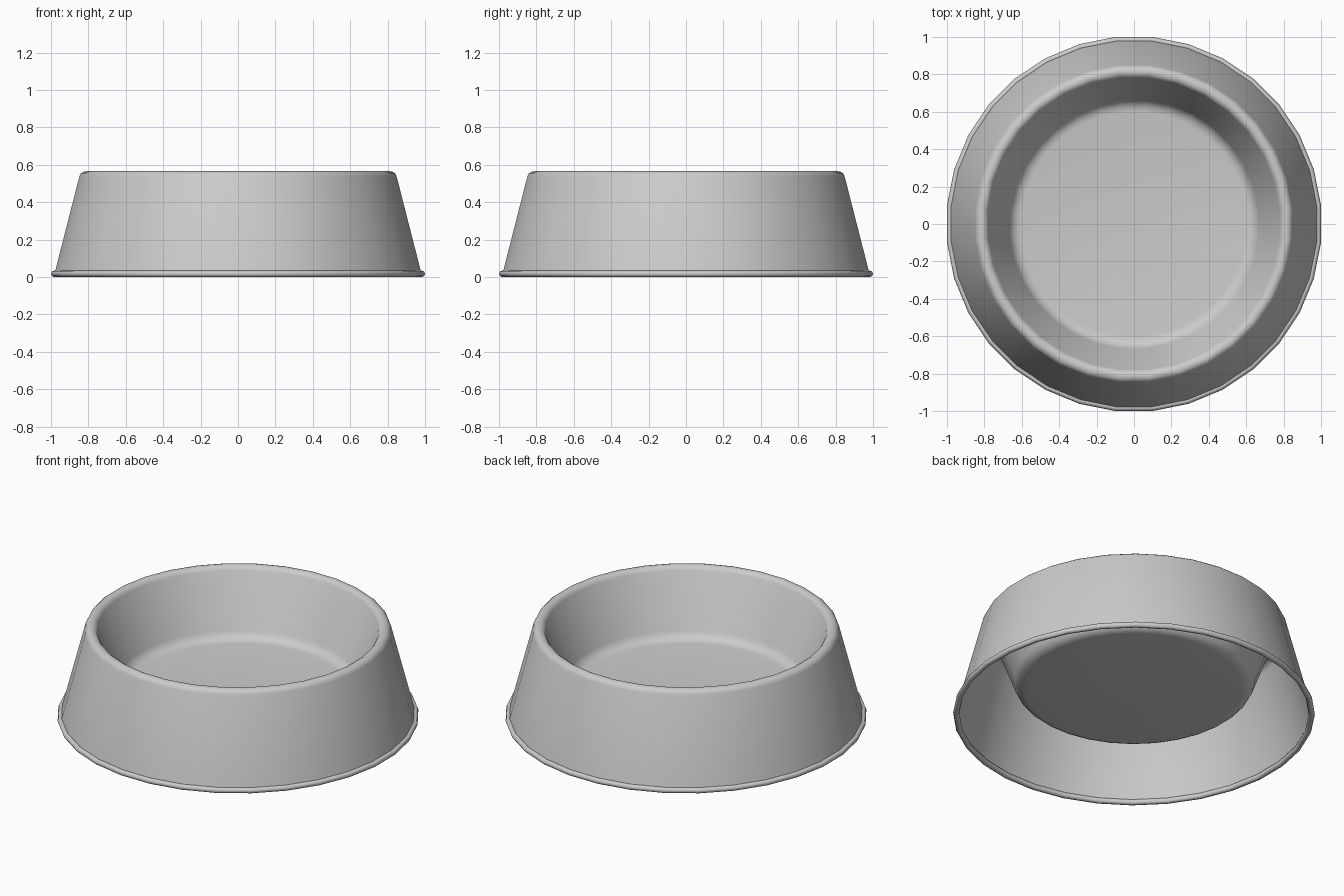
import bpy, bmesh, math

if "Cube" in bpy.data.objects:
    bpy.data.objects.remove(bpy.data.objects["Cube"])

SIDES = 32
FLAT = 1 / math.cos(math.pi / SIDES)  # radii below are measured to the flats

steel = bpy.data.materials.new("brushed grey metal")
steel.diffuse_color = (0.6, 0.6, 0.6, 1)
steel.use_nodes = True
steel.node_tree.nodes["Principled BSDF"].inputs["Base Color"].default_value = steel.diffuse_color


def arc(cr, cz, radius, start, end, steps):
    """Points on a circular arc in the (radius, height) plane."""
    return [(cr + radius * math.cos(math.radians(start + (end - start) * i / steps)),
             cz + radius * math.sin(math.radians(start + (end - start) * i / steps)))
            for i in range(steps + 1)]


def lathe(name, profile, closed=False, capped=False):
    """Spin a profile around z, listed so that faces point outward."""
    bm = bmesh.new()
    rings = []
    for r, z in profile:
        rings.append([bm.verts.new((r * FLAT * math.cos((i + 0.5) * math.tau / SIDES),
                                    r * FLAT * math.sin((i + 0.5) * math.tau / SIDES), z))
                      for i in range(SIDES)])
    pairs = list(zip(rings, rings[1:]))
    if closed:
        pairs.append((rings[-1], rings[0]))
    for a, b in pairs:
        for i in range(SIDES):
            j = (i + 1) % SIDES
            bm.faces.new((a[i], a[j], b[j], b[i]))
    if capped:
        bm.faces.new(rings[-1])
    mesh = bpy.data.meshes.new(name)
    bm.to_mesh(mesh)
    bm.free()
    mesh.materials.append(steel)
    obj = bpy.data.objects.new(name, mesh)
    bpy.context.collection.objects.link(obj)
    bpy.ops.object.select_all(action='DESELECT')
    obj.select_set(True)
    bpy.context.view_layer.objects.active = obj
    bpy.ops.object.shade_smooth_by_angle(angle=math.radians(50))
    return obj


# Sheet body: sloping skirt, rounded rim, inner wall, curved floor edge, floor
body = [(0.978, 0.03)]
body += arc(0.813, 0.53, 0.036, 14, 160, 6)
body += arc(0.60, 0.25, 0.07, -20, -90, 4)
lathe("bowl_body", body, capped=True)

# Rolled bead around the foot
lathe("foot_bead", arc(0.983, 0.017, 0.017, -90, 225, 7), closed=True)
